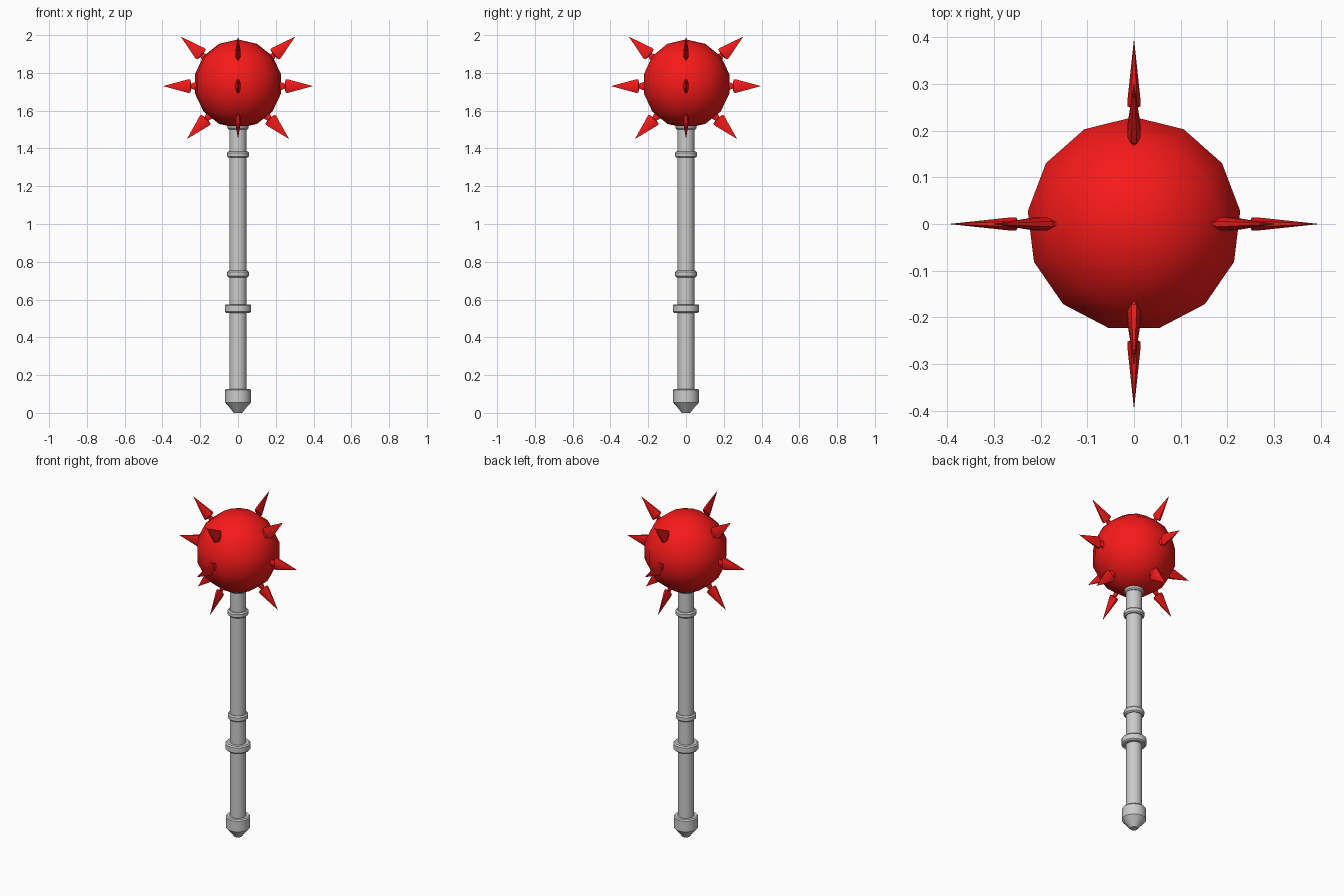
import bpy, bmesh, math
from mathutils import Matrix, Vector

if "Cube" in bpy.data.objects:
    bpy.data.objects.remove(bpy.data.objects["Cube"])

red = bpy.data.materials.new("red_paint")
red.diffuse_color = (0.93, 0.01, 0.01, 1)
red.use_nodes = True
red.node_tree.nodes["Principled BSDF"].inputs["Base Color"].default_value = red.diffuse_color


def lathe(name, profile, sides, phase=0.0, scale=(1, 1), matrix=None, mat=None, angle=35):
    """Revolve (radius, height) points about z; a zero radius closes to a point."""
    bm = bmesh.new()
    rings = []
    for r, z in profile:
        if r == 0:
            rings.append([bm.verts.new((0, 0, z))])
        else:
            rings.append([bm.verts.new((r * scale[0] * math.cos(phase + math.tau * i / sides),
                                        r * scale[1] * math.sin(phase + math.tau * i / sides), z))
                          for i in range(sides)])
    for a, b in zip(rings, rings[1:]):
        for i in range(sides):
            j = (i + 1) % sides
            quad = [a[i % len(a)], a[j % len(a)], b[j % len(b)], b[i % len(b)]]
            bm.faces.new(list(dict.fromkeys(quad)))
    for ring in (rings[0], rings[-1]):
        if len(ring) > 2:
            bm.faces.new(ring)
    bmesh.ops.recalc_face_normals(bm, faces=bm.faces)
    if matrix:
        bm.transform(matrix)
    me = bpy.data.meshes.new(name)
    bm.to_mesh(me)
    bm.free()
    ob = bpy.data.objects.new(name, me)
    bpy.context.collection.objects.link(ob)
    if mat:
        me.materials.append(mat)
    bpy.ops.object.select_all(action='DESELECT')
    bpy.context.view_layer.objects.active = ob
    ob.select_set(True)
    bpy.ops.object.shade_smooth_by_angle(angle=math.radians(angle))
    return ob


# Shaft and pommel
lathe("shaft", [(0.045, 0.1), (0.045, 1.56)], 16)
lathe("pommel", [(0.022, 0.0), (0.042, 0.025), (0.068, 0.055), (0.068, 0.12),
                 (0.062, 0.127), (0.04, 0.127)], 16)


# Raised bands along the shaft
def band(name, low, high, r):
    c = 0.007
    lathe(name, [(0.04, low), (r - c, low), (r, low + c), (r, high - c),
                 (r - c, high), (0.04, high)], 16)


band("grip_band", 0.53, 0.575, 0.07)
band("middle_band", 0.718, 0.753, 0.057)
band("upper_band", 1.351, 1.384, 0.058)
band("neck_band", 1.50, 1.53, 0.055)

# Ball head: 13 segments, 7 rings
R, ZC = 0.235, 1.742
ball = [(0 if k in (0, 7) else R * math.sin(math.pi * k / 7), ZC - R * math.cos(math.pi * k / 7))
        for k in range(8)]
lathe("ball_head", ball, 13, math.pi / 2, mat=red, angle=60)

# Flattened spikes: blade-like point, narrow neck, stem flaring into the ball
spike = [(0, 0.0), (0.037, -0.135), (0.035, -0.145), (0.014, -0.149), (0.022, -0.172), (0.024, -0.22)]
for q, side in enumerate(("right", "back", "left", "front")):
    for level, reach, z in (("upper", 0.303, 1.992), ("middle", 0.397, 1.73), ("lower", 0.27, 1.45)):
        tip = Vector((reach, 0, z))
        out = (tip - Vector((0, 0, 1.73))).normalized()
        thin = Vector((0, 1, 0))
        wide = thin.cross(out)
        m = Matrix((wide, thin, out)).transposed().to_4x4()
        m = Matrix.Rotation(q * math.pi / 2, 4, 'Z') @ Matrix.Translation(tip) @ m
        lathe(f"{side}_{level}_spike", spike, 8, math.pi / 8, (1.06, 0.42), m, red)
